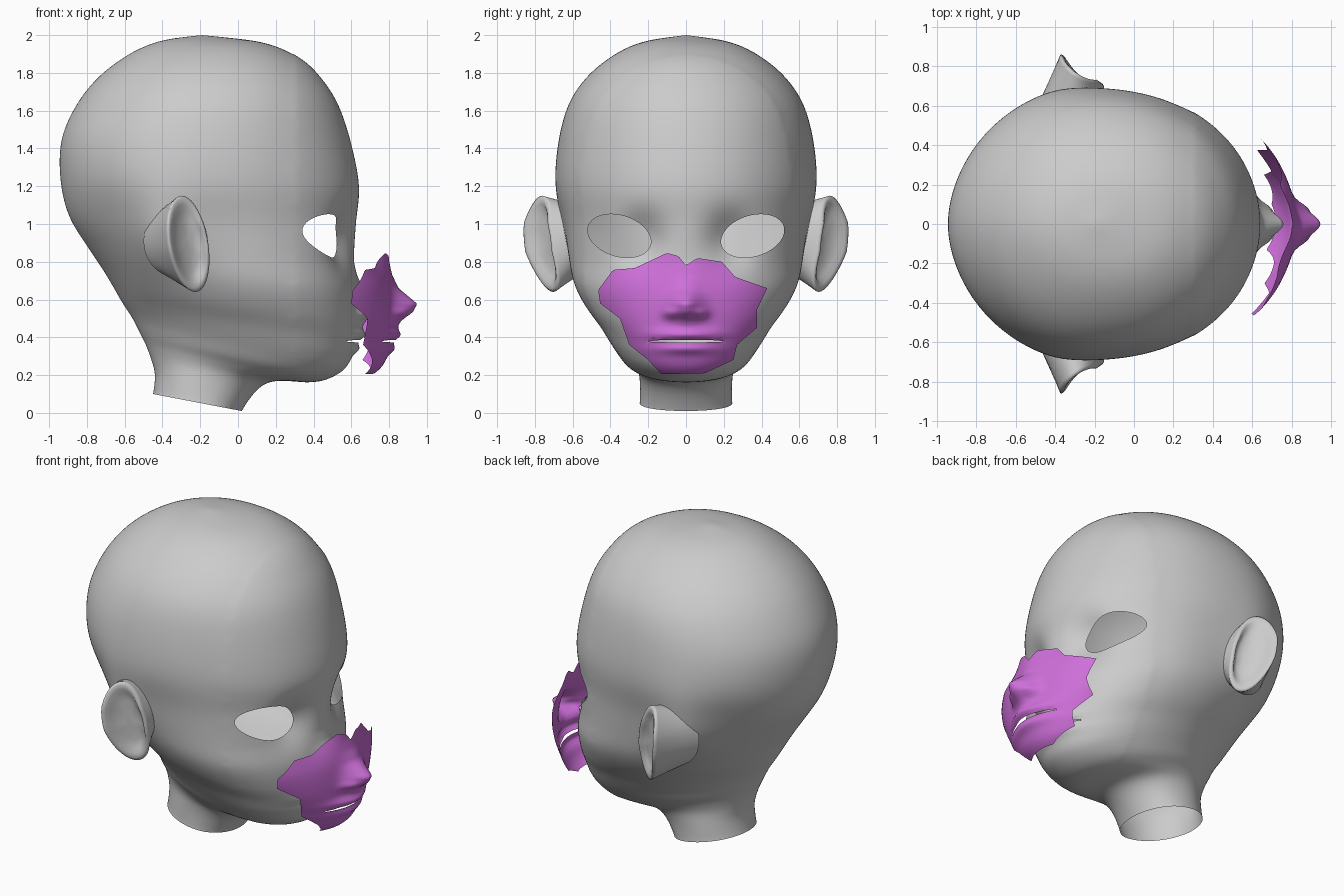
import bpy, bmesh
from math import sin, cos, pi, exp, sqrt
from mathutils import Vector
from mathutils.bvhtree import BVHTree

if "Cube" in bpy.data.objects:
    bpy.data.objects.remove(bpy.data.objects["Cube"])

COLS, SUB = 180, 12

# Head rings: back x, back z, front x, front z, half width, x of widest point
RINGS = [
    (-.45, .10, .02, .01, .245, -.20), (-.44, .20, .09, .11, .245, -.18),
    (-.46, .28, .185, .17, .255, -.12), (-.49, .36, .37, .162, .29, -.05),
    (-.52, .42, .47, .178, .335, .00), (-.55, .48, .555, .225, .375, .03),
    (-.58, .53, .60, .29, .415, .04), (-.62, .59, .625, .38, .465, .03),
    (-.66, .66, .635, .50, .54, .02), (-.72, .76, .63, .64, .60, .00),
    (-.80, .88, .615, .80, .625, -.07), (-.90, 1.04, .625, 1.00, .65, -.15),
    (-.945, 1.235, .64, 1.20, .695, -.24), (-.94, 1.45, .60, 1.42, .68, -.24),
    (-.86, 1.63, .535, 1.62, .63, -.20), (-.76, 1.76, .45, 1.76, .545, -.18),
    (-.64, 1.86, .34, 1.87, .43, -.17), (-.50, 1.94, .18, 1.95, .29, -.17),
    (-.34, 1.99, .00, 1.983, .14, -.17)]

NOSE = [(.43, 0), (.49, .045), (.535, .105), (.577, .128), (.62, .08),
        (.66, .034), (.73, .01), (.80, 0)]

# Jagged outline of the mask, seen from the face side (y, z)
OUTLINE = [(-.465, .65), (-.386, .757), (-.27, .767), (-.1, .847), (-.04, .83),
           (0, .78), (.06, .82), (.19, .80), (.26, .72), (.43, .66),
           (.375, .545), (.375, .45), (.27, .36), (.25, .28), (.1, .21),
           (-.13, .205), (-.2, .28), (-.3, .36), (-.35, .5), (-.455, .58)]
EDGES = list(zip(OUTLINE, OUTLINE[1:] + OUTLINE[:1]))


def catmull(a, b, c, d, t):
    return [.5 * (2*q + (r-p)*t + (2*p-5*q+4*r-s)*t*t + (3*q-p-3*r+s)*t**3)
            for p, q, r, s in zip(a, b, c, d)]


def bell(d, width):
    return exp(-(d / width) ** 2)


def nose_height(z):
    for (z0, a), (z1, b) in zip(NOSE, NOSE[1:]):
        if z0 <= z <= z1:
            return a + (b - a) * (z - z0) / (z1 - z0)
    return 0


def relief(y, z):
    """Nose, nostril wings, lips and eye sockets, as a push along x."""
    y = abs(y)
    d = nose_height(z) * bell(y, .08)
    d += .03 * bell(y - .085, .035) * bell(z - .53, .03)
    d += bell(y, .15) * (.045 * bell(z - .415, .032) + .025 * bell(z - .34, .028))
    d -= .085 * bell(y - .24, .12) * bell(z - .92, .13)
    return d


def slide(v, y, z):
    """Move a vertex over the uncut face surface."""
    hit = surface.ray_cast(Vector((2, y, z)), Vector((-1, 0, 0)))[0]
    if hit:
        v.co = hit


def cut_ellipse(bm, cy, cz, a, b, tilt):
    """Open a clean elliptical hole in the front of the face."""
    c, s = cos(tilt), sin(tilt)

    def local(p):
        dy, dz = p.y - cy, p.z - cz
        return dy * c + dz * s, dz * c - dy * s

    def radius(p):
        u, v = local(p)
        return sqrt((u / a) ** 2 + (v / b) ** 2)

    gone = []
    for f in bm.faces:
        m = f.calc_center_median()
        if m.x > .2 and radius(m) < 1:
            gone.append(f)
    rim = {v for f in gone for v in f.verts}
    bmesh.ops.delete(bm, geom=gone, context='FACES')
    for v in rim:
        if v.is_valid:
            r = max(radius(v.co), .2)
            u, w = (k / r for k in local(v.co))
            slide(v, cy + u * c - w * s, cz + u * s + w * c)


def finish(bm, name):
    me = bpy.data.meshes.new(name)
    bm.to_mesh(me)
    for p in me.polygons:
        p.use_smooth = True
    ob = bpy.data.objects.new(name, me)
    bpy.context.collection.objects.link(ob)
    return ob


# Head shell lofted through the rings, open at the neck
bm = bmesh.new()
rows, n = [], len(RINGS)
for i in range(n - 1):
    for k in range(SUB + (i == n - 2)):
        xb, zb, xf, zf, w, cx = catmull(RINGS[max(i-1, 0)], RINGS[i], RINGS[i+1],
                                        RINGS[min(i+2, n-1)], k / SUB)
        row = []
        p = 1 + .18 * bell(i + k / SUB - 7, 4) + .06 * min(1, i / 6)
        for j in range(COLS):
            t = 2 * pi * j / COLS
            c, s = cos(t), sin(t)
            if c > 0:
                x, y = cx + c ** .88 * (xf - cx), w * s
            else:  # the back tapers more than the face
                x, y = cx + c * (cx - xb), w * abs(s) ** p * (1 if s > 0 else -1)
            z = zb + (zf - zb) * (x - xb) / (xf - xb)
            # Swelling behind the ears
            y += .10 * s * abs(s) * bell(x + .42, .13) * bell(z - .93, .20)
            if x > .15:
                x += relief(y, z) * min(1, (x - .15) / .15)
            row.append(bm.verts.new((x, y, z)))
        rows.append(row)
for lo, hi in zip(rows, rows[1:]):
    for j in range(COLS):
        k = (j + 1) % COLS
        bm.faces.new((lo[j], lo[k], hi[k], hi[j]))
top = bm.verts.new((-.19, 0, 2))
for j in range(COLS):
    bm.faces.new((rows[-1][j], rows[-1][(j + 1) % COLS], top))
soft = [v for r in rows[1:] for v in r if v.co.x < .3]
for _ in range(40):  # soften the joins between rings
    bmesh.ops.smooth_vert(bm, verts=soft, factor=.5,
                          use_axis_x=True, use_axis_y=True, use_axis_z=True)
surface = BVHTree.FromBMesh(bm)

# Eye openings and mouth slit
for side in (1, -1):
    cut_ellipse(bm, side * .353, .937, .172, .108, side * .3)
cut_ellipse(bm, 0, .38, .215, .007, 0)
finish(bm, "head")


# Mask: jagged patch of the face, moved forward
def inside(y, z):
    hit = False
    for (y0, z0), (y1, z1) in EDGES:
        if (z0 > z) != (z1 > z) and y < y0 + (y1 - y0) * (z - z0) / (z1 - z0):
            hit = not hit
    return hit


def nearest(p):
    best = []
    for a, b in EDGES:
        a, b = Vector(a), Vector(b)
        t = max(0, min(1, (p - a).dot(b - a) / (b - a).length_squared))
        best.append(a + (b - a) * t)
    return min(best, key=lambda q: (q - p).length)


gone = []
for f in bm.faces:
    m = f.calc_center_median()
    if m.x < .2 or not inside(m.y, m.z):
        gone.append(f)
bmesh.ops.delete(bm, geom=gone, context='FACES')
for v in bm.verts:
    if v.is_boundary:
        p = Vector((v.co.y, v.co.z))
        q = nearest(p)
        if (q - p).length < .03:
            slide(v, q.x, q.y)
    v.co.x += .187
mask = finish(bm, "face_mask")
mat = bpy.data.materials.new("magenta")
mat.diffuse_color = (.62, .16, .70, 1)
mat.use_nodes = True
mat.node_tree.nodes["Principled BSDF"].inputs["Base Color"].default_value = mat.diffuse_color
mask.data.materials.append(mat)
bm.free()


# Ears: flared shells with a hollow, blended back into the head
def rim_point(t, s):
    u, v = s * .105 * cos(t), s * .255 * sin(t)
    x, z = -.262 + u - .14 * v, .895 + v
    y = .70 + (-.15 - x) * .72 - max(0, .85 - z) * .25 - max(0, z - 1) * .3
    return Vector((x, y, z))


for side, name in ((1, "ear_left"), (-1, "ear_right")):
    bm = bmesh.new()
    loops, seg = [], 40
    angles = [2 * pi * j / seg for j in range(seg)]
    for f in (0, .35, .7, .92):
        loops.append([Vector((-.33 + .17 * cos(t), .58, .91 + .19 * sin(t)))
                      .lerp(rim_point(t, 1), f) for t in angles])
    for s, d in ((1, 0), (.93, -.004), (.82, .005), (.7, .03), (.5, .05), (.2, .06)):
        loops.append([rim_point(t, s) - Vector((0, d, 0)) for t in angles])
    vs = [[bm.verts.new((p.x, p.y * side, p.z)) for p in l] for l in loops]
    for a, b in zip(vs, vs[1:]):
        for j in range(seg):
            k = (j + 1) % seg
            q = (a[j], a[k], b[k], b[j])
            bm.faces.new(q[::-1] if side > 0 else q)
    bm.faces.new(vs[-1][::-1] if side > 0 else vs[-1])
    finish(bm, name)
    bm.free()
